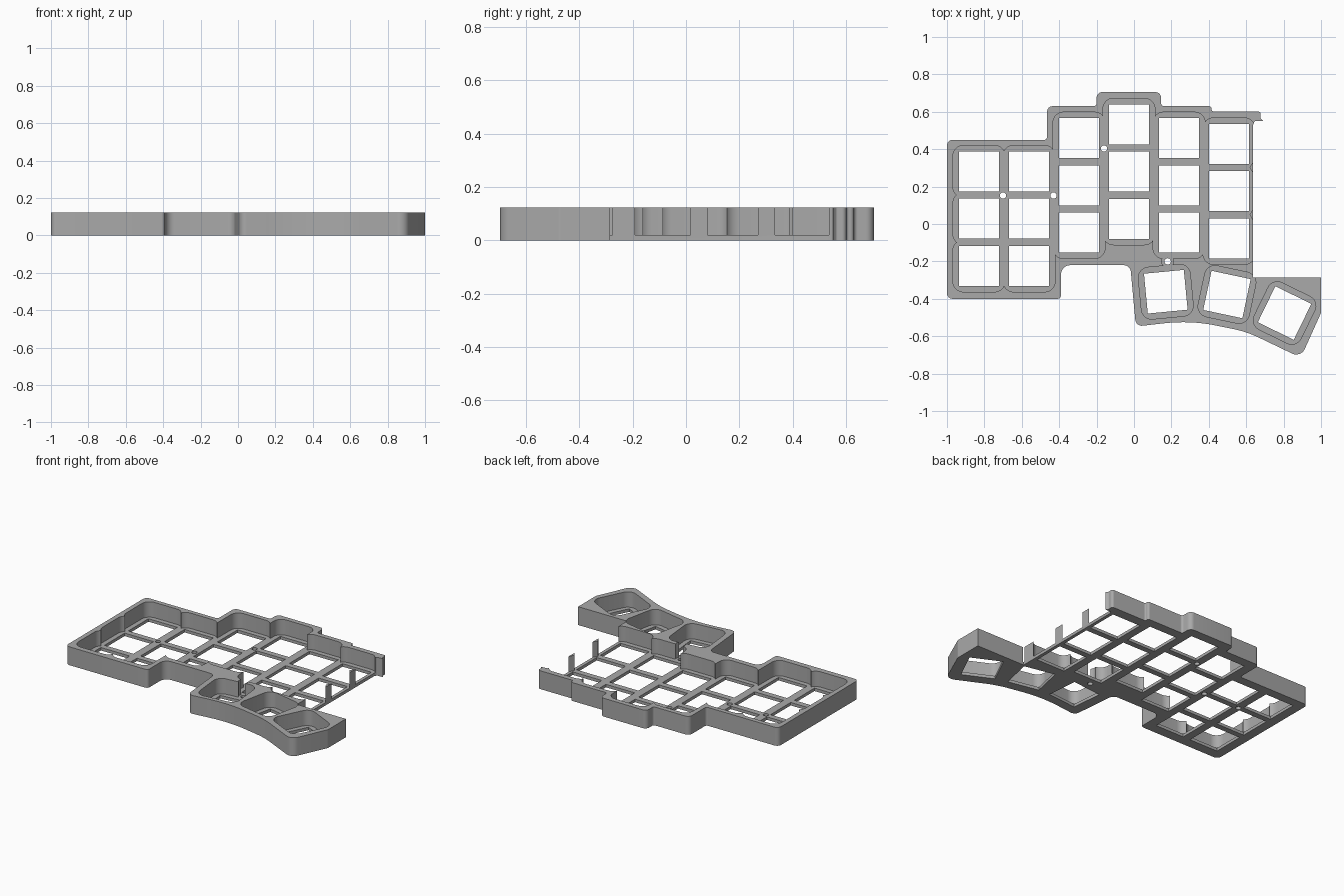
import bpy, bmesh, math
from mathutils import Vector, Matrix

if "Cube" in bpy.data.objects:
    bpy.data.objects.remove(bpy.data.objects["Cube"])

HEIGHT, FLOOR = 0.123, 0.02
PITCH_Y = 0.2525
HOLE, WELL = 0.107, 0.139      # half sizes of switch hole and key well

grey = bpy.data.materials.new("case_grey")
grey.use_nodes = True
grey.diffuse_color = (0.4, 0.4, 0.4, 1)
grey.node_tree.nodes["Principled BSDF"].inputs["Base Color"].default_value = (0.4, 0.4, 0.4, 1)


def fillet(corners, steps=8):
    """Round each (x, y, radius) corner of a closed outline."""
    out = []
    for i, (x, y, r) in enumerate(corners):
        p = Vector((x, y))
        if r == 0:
            out.append(p)
            continue
        a = Vector(corners[i - 1][:2]) - p
        b = Vector(corners[(i + 1) % len(corners)][:2]) - p
        half = a.angle(b) / 2
        t = min(r / math.tan(half), a.length * 0.48, b.length * 0.48)
        r = t * math.tan(half)
        a.normalize()
        b.normalize()
        centre = p + (a + b).normalized() * (r / math.sin(half))
        start, end = p + a * t - centre, p + b * t - centre
        sweep = start.angle_signed(end)
        for k in range(steps + 1):
            out.append(centre + Matrix.Rotation(-sweep * k / steps, 2) @ start)
    return out


def prism(name, points, z0, z1):
    bm = bmesh.new()
    face = bm.faces.new([bm.verts.new((p[0], p[1], z0)) for p in points])
    top = bmesh.ops.extrude_face_region(bm, geom=[face])["geom"]
    bmesh.ops.translate(bm, vec=(0, 0, z1 - z0),
                        verts=[v for v in top if isinstance(v, bmesh.types.BMVert)])
    bmesh.ops.recalc_face_normals(bm, faces=bm.faces)
    mesh = bpy.data.meshes.new(name)
    bm.to_mesh(mesh)
    bm.free()
    ob = bpy.data.objects.new(name, mesh)
    bpy.context.collection.objects.link(ob)
    mesh.materials.append(grey)
    return ob


def rect(x0, x1, y0, y1, r=0):
    return fillet([(x0, y0, r), (x1, y0, r), (x1, y1, r), (x0, y1, r)])


def placed(points, x, y, angle=0):
    turn = Matrix.Rotation(math.radians(angle), 2)
    return [turn @ p + Vector((x, y)) for p in points]


def circle(x, y, r, n=20):
    return [Vector((x + r * math.cos(k * math.tau / n), y + r * math.sin(k * math.tau / n)))
            for k in range(n)]


def combine(target, points, z0, z1, operation="DIFFERENCE"):
    tool = prism("cutter", points, z0, z1)
    tool.hide_render = True
    mod = target.modifiers.new("shape", "BOOLEAN")
    mod.operation, mod.solver, mod.object = operation, "EXACT", tool
    bpy.context.view_layer.objects.active = target
    bpy.ops.object.modifier_apply(modifier=mod.name)
    bpy.data.objects.remove(tool)


# Outer body: staggered columns plus the fanned thumb cluster
outline = [(-1, 0.45, .03), (-0.465, 0.45, .015), (-0.465, 0.63, .03), (-0.2, 0.63, .015),
           (-0.2, 0.705, .03), (0.145, 0.705, .03), (0.145, 0.63, .015), (0.415, 0.63, .02),
           (0.415, 0.602, .01), (0.68, 0.602, .025), (0.675, 0.565, .01), (0.69, 0.552, 0),
           (0.645, 0.55, .008), (0.637, 0.53, 0), (0.637, -0.285, 0), (1, -0.285, 0),
           (1, -0.475, .02), (0.892, -0.715, .05), (0.6, -0.575, .6), (0.3, -0.515, .9),
           (0.01, -0.548, .035), (-0.02, -0.22, .04), (-0.39, -0.22, .05),
           (-0.39, -0.4, .02), (-1, -0.4, .03)]
case = prism("keyboard_case", fillet(outline), 0, HEIGHT)

# Key positions: (x, bottom key y) per column, and (x, y, angle) per thumb key
columns = [(-0.829, -0.224), (-0.561, -0.224), (-0.294, -0.046),
           (-0.027, 0.028), (0.241, -0.046), (0.508, -0.077)]
thumbs = [(0.17, -0.362, 5.5), (0.497, -0.377, -12), (0.805, -0.476, -26)]
keys = [(x, y + row * PITCH_Y, 0) for x, y in columns for row in range(3)] + thumbs

# Rounded wells around every key, open at the top
well = rect(-WELL, WELL, -WELL, WELL, 0.056)
for x, y, angle in keys:
    combine(case, placed(well, x, y, angle), FLOOR, 0.2)

# Clear the walls between neighbouring columns
for (xa, ya), (xb, yb) in zip(columns, columns[1:]):
    low, high = max(ya, yb) - 0.08, min(ya, yb) + 2 * PITCH_Y + 0.08
    combine(case, rect(xa, xb, low, high), FLOOR, 0.2)

# Screw holes, with head clearance where one sits in the thumb wall
combine(case, circle(0.18, -0.2, 0.032), FLOOR, 0.2)
for x, y in [(-0.70, 0.152), (-0.43, 0.152), (-0.16, 0.404), (0.18, -0.2)]:
    combine(case, circle(x, y, 0.017), -0.1, 0.2)

# Square switch holes through the floor
hole = rect(-HOLE, HOLE, -HOLE, HOLE)
for x, y, angle in keys:
    combine(case, placed(hole, x, y, angle), -0.1, 0.2)

# Slim pillars on the open side
for row in (0.5, 1.5):
    y = columns[5][1] + row * PITCH_Y
    combine(case, [Vector((0.618, y)), Vector((0.637, y - 0.032)), Vector((0.637, y + 0.032))],
            0.005, HEIGHT, "UNION")

# Tidy flat regions, then smooth the rounded corners
bm = bmesh.new()
bm.from_mesh(case.data)
bmesh.ops.remove_doubles(bm, verts=bm.verts, dist=0.0003)
bmesh.ops.dissolve_limit(bm, angle_limit=0.01, verts=bm.verts, edges=bm.edges)
bm.to_mesh(case.data)
bm.free()
bpy.ops.object.select_all(action="DESELECT")
case.select_set(True)
bpy.context.view_layer.objects.active = case
bpy.ops.object.shade_smooth_by_angle(angle=math.radians(30))
